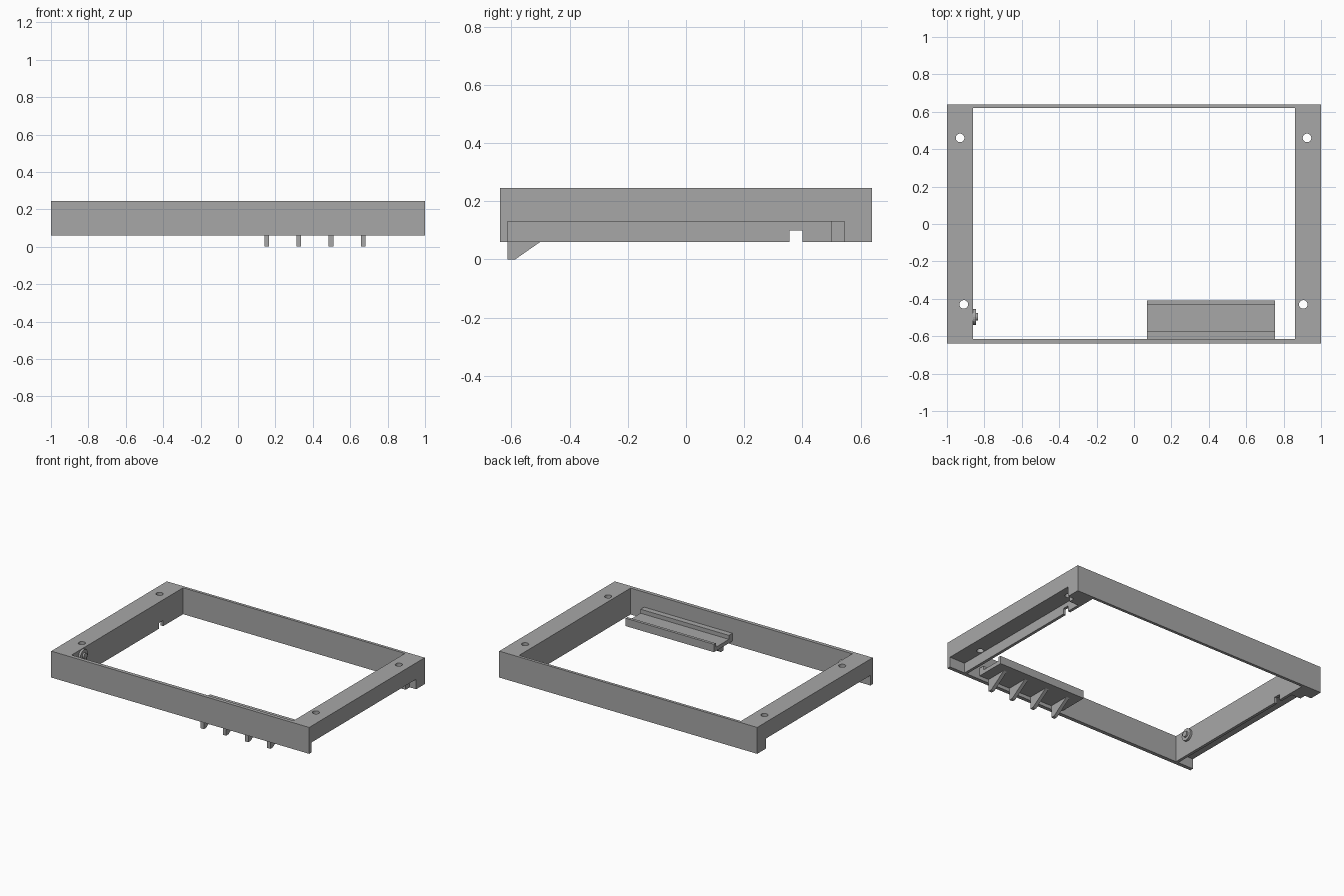
import bpy, bmesh, math
from mathutils import Matrix

if "Cube" in bpy.data.objects:
    bpy.data.objects.remove(bpy.data.objects["Cube"], do_unlink=True)

grey = bpy.data.materials.new("plain_grey")
grey.use_nodes = True
colour = (0.39, 0.39, 0.39, 1)
grey.diffuse_color = colour
grey.node_tree.nodes["Principled BSDF"].inputs["Base Color"].default_value = colour


def finish(name, bm):
    bmesh.ops.recalc_face_normals(bm, faces=bm.faces)
    mesh = bpy.data.meshes.new(name)
    bm.to_mesh(mesh)
    bm.free()
    mesh.materials.append(grey)
    obj = bpy.data.objects.new(name, mesh)
    bpy.context.collection.objects.link(obj)
    return obj


def prism(name, profile, x0, x1):
    """Extrude a (y, z) outline along x."""
    bm = bmesh.new()
    face = bm.faces.new([bm.verts.new((x0, y, z)) for y, z in profile])
    out = bmesh.ops.extrude_face_region(bm, geom=[face])
    verts = [v for v in out["geom"] if isinstance(v, bmesh.types.BMVert)]
    bmesh.ops.translate(bm, verts=verts, vec=(x1 - x0, 0, 0))
    return finish(name, bm)


def box(name, x0, x1, y0, y1, z0, z1):
    return prism(name, [(y0, z0), (y1, z0), (y1, z1), (y0, z1)], x0, x1)


def cylinder(name, radius, depth, matrix, sides=32):
    bm = bmesh.new()
    bmesh.ops.create_cone(bm, cap_ends=True, segments=sides, radius1=radius,
                          radius2=radius, depth=depth, matrix=matrix)
    return finish(name, bm)


BASE, LEDGE, TOP = 0.06, 0.13, 0.245
FRONT, BACK = -0.614, 0.62

# Thin front and back walls
box("front_wall", -1, 1, -0.64, FRONT, BASE, TOP)
box("back_wall", -1, 1, BACK, 0.64, BASE, TOP)

# Side rails with screw holes, notched inner skirts and stepped corner blocks
holes = {"left": [(0.925, 0.46), (0.905, -0.43)],
         "right": [(-0.93, 0.46), (-0.91, -0.43)]}
skirt = [(FRONT, BASE), (0.355, BASE), (0.355, 0.1), (0.4, 0.1),
         (0.4, BASE), (BACK, BASE), (BACK, LEDGE), (FRONT, LEDGE)]
for side, s in (("left", 1), ("right", -1)):
    rail = box(side + "_rail", s * 0.86, s, FRONT, BACK, LEDGE, TOP)
    for i, (x, y) in enumerate(holes[side]):
        cutter = cylinder(f"{side}_hole_cutter_{i}", 0.023, 0.4,
                          Matrix.Translation((x, y, 0.2)))
        cutter.hide_render = True
        cutter.hide_set(True)
        cutter.display_type = 'WIRE'
        mod = rail.modifiers.new("screw_hole", 'BOOLEAN')
        mod.operation = 'DIFFERENCE'
        mod.solver = 'EXACT'
        mod.object = cutter
        bpy.context.view_layer.objects.active = rail
        bpy.ops.object.modifier_apply(modifier=mod.name)
        bpy.data.objects.remove(cutter, do_unlink=True)
    prism(side + "_inner_skirt", skirt, s * 0.86, s * 0.88)
    box(side + "_corner_block", s * 0.88, s, 0.545, BACK, BASE, LEDGE)
    box(side + "_corner_step", s * 0.88, s * 0.95, 0.5, 0.545, BASE, LEDGE)

# Channel tray behind the front wall
prism("tray", [(FRONT, 0.085), (-0.41, 0.085), (-0.41, 0.14), (-0.43, 0.14),
               (-0.43, 0.112), (-0.575, 0.112), (-0.575, 0.14), (FRONT, 0.14)],
      0.07, 0.755)

# Tapered gussets under the tray
for i in range(4):
    x = 0.153 + i * 0.172
    prism(f"gusset_{i + 1}", [(FRONT, 0), (-0.587, 0), (-0.465, 0.085),
                              (FRONT, 0.085)], x - 0.0125, x + 0.0125)

# Small round knob on the right rail's inner face
for name, radius, x0, x1 in (("knob_disc", 0.042, -0.86, -0.845),
                             ("knob_hub", 0.02, -0.845, -0.833)):
    place = Matrix.Translation(((x0 + x1) / 2, -0.497, 0.2))
    cylinder(name, radius, x1 - x0, place @ Matrix.Rotation(math.pi / 2, 4, 'Y'), 24)
